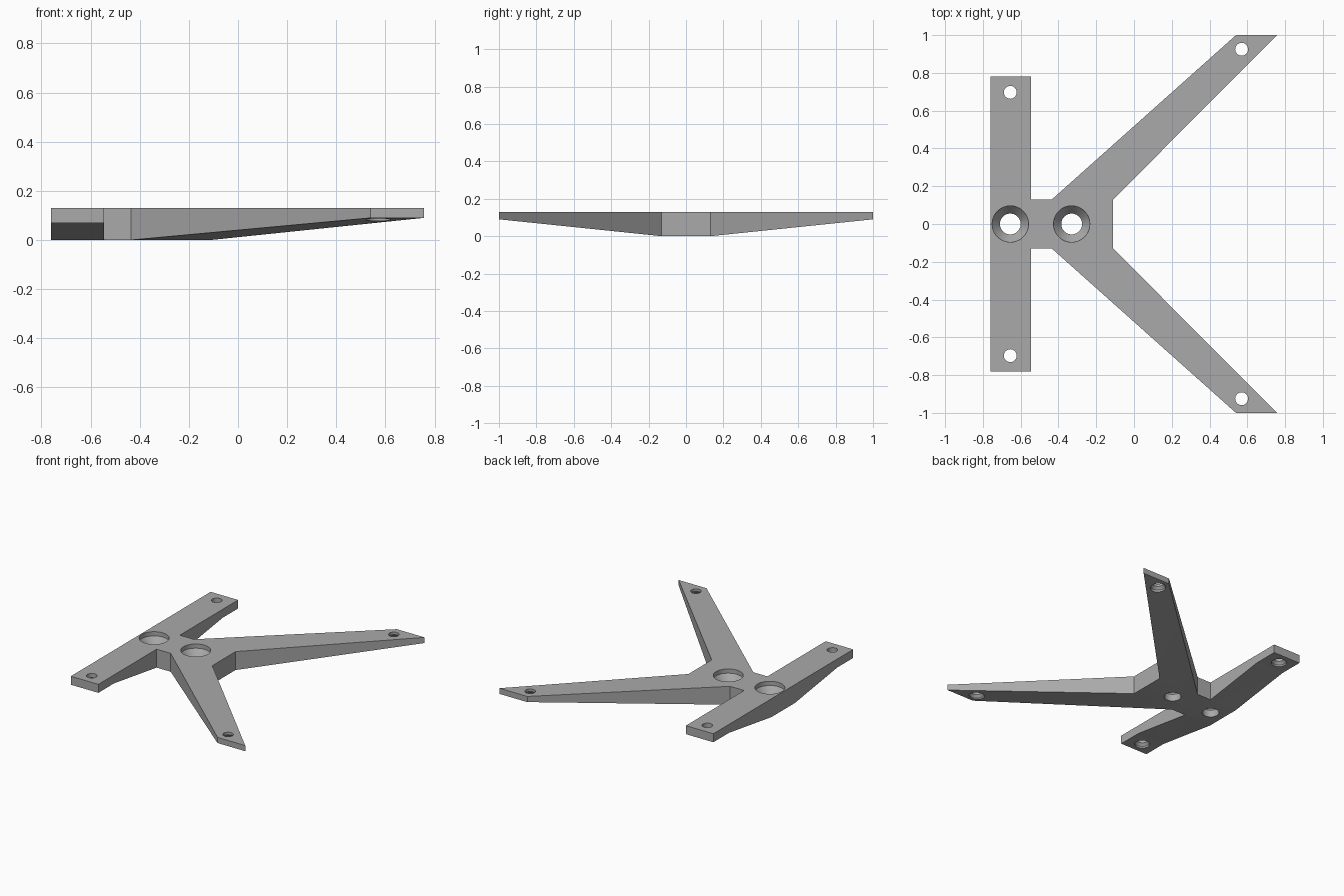
import bpy
import bmesh
import math
from mathutils import Vector

cube = bpy.data.objects.get("Cube")
if cube:
    bpy.data.objects.remove(cube, do_unlink=True)

grey = bpy.data.materials.new("matte grey")
grey.use_nodes = True
COLOUR = (0.4, 0.4, 0.4, 1)
grey.diffuse_color = COLOUR
grey.node_tree.nodes["Principled BSDF"].inputs["Base Color"].default_value = COLOUR

TOP = 0.13      # plate thickness
HUB = 0.13      # half width of the flat middle


def make_object(name, bm):
    bmesh.ops.recalc_face_normals(bm, faces=bm.faces)
    mesh = bpy.data.meshes.new(name)
    bm.to_mesh(mesh)
    bm.free()
    mesh.materials.append(grey)
    obj = bpy.data.objects.new(name, mesh)
    bpy.context.collection.objects.link(obj)
    return obj


def prism(points, depth):
    """Closed outline swept along a depth vector."""
    bm = bmesh.new()
    face = bm.faces.new([bm.verts.new(p) for p in points])
    swept = bmesh.ops.extrude_face_region(bm, geom=[face], use_keep_orig=True)
    moved = [v for v in swept["geom"] if isinstance(v, bmesh.types.BMVert)]
    bmesh.ops.translate(bm, verts=moved, vec=depth)
    return bm


def mirrored(half):
    """Half outline (+y) followed by its mirror image."""
    return half + [(a, -b) for a, b in reversed(half)]


def bore(name, x, y, profile):
    """Round cutter turned from a (radius, height) profile."""
    bm = bmesh.new()
    verts = [bm.verts.new((r, 0, z)) for r, z in profile]
    edges = [bm.edges.new(pair) for pair in zip(verts, verts[1:])]
    bmesh.ops.spin(bm, geom=verts + edges, cent=(0, 0, 0), axis=(0, 0, 1),
                   angle=math.tau, steps=48, use_merge=True)
    bmesh.ops.remove_doubles(bm, verts=bm.verts, dist=1e-5)
    bmesh.ops.translate(bm, verts=bm.verts, vec=(x, y, 0))
    obj = make_object(name, bm)
    obj.hide_render = True
    return obj


def combine(target, other, operation):
    mod = target.modifiers.new(operation.lower(), 'BOOLEAN')
    mod.operation = operation
    mod.solver = 'EXACT'
    mod.object = other
    bpy.context.view_layer.objects.active = target
    bpy.ops.object.modifier_apply(modifier=mod.name)
    bpy.data.objects.remove(other, do_unlink=True)


# Forked plate: hub with two swept arms, thinned underneath towards the tips
half = [(-0.6, HUB), (-0.435, HUB), (0.54, 1.0), (0.757, 1.0), (-0.11, HUB)]
bm = prism([(x, y, 0) for x, y in mirrored(half)], Vector((0, 0, TOP)))
for side in (1, -1):
    cut = bmesh.ops.bisect_plane(
        bm, geom=bm.verts[:] + bm.edges[:] + bm.faces[:], dist=1e-6,
        plane_co=(0, side * HUB, 0),
        plane_no=(0, side * 0.09, HUB - 1.0), clear_outer=True)
    rim = [e for e in cut["geom_cut"] if isinstance(e, bmesh.types.BMEdge)]
    bmesh.ops.holes_fill(bm, edges=[e for e in rim if e.is_boundary])
bracket = make_object("bracket_plate", bm)

# Cross bar: flat thin ends, sloping down to the hub
half = [(TOP, 0.78), (0.07, 0.78), (0.07, 0.605), (0, HUB)]
bar = make_object("cross_bar", prism(
    [(-0.76, y, z) for z, y in mirrored(half)], Vector((0.215, 0, 0))))
combine(bracket, bar, 'UNION')

# Large countersunk holes on the centre line
for x in (-0.655, -0.33):
    combine(bracket, bore("large_bore", x, 0, [
        (0, 0.2), (0.096, 0.2), (0.096, 0.1), (0.055, 0.05),
        (0.055, -0.1), (0, -0.1)]), 'DIFFERENCE')

# Small mounting holes, countersunk from below
for x, y, under in ((-0.655, 0.697, 0.07), (0.57, 0.925, 0.082)):
    for side in (1, -1):
        combine(bracket, bore("small_bore", x, side * y, [
            (0, 0.2), (0.034, 0.2), (0.034, under + 0.03),
            (0.05, under + 0.012), (0.05, -0.1), (0, -0.1)]), 'DIFFERENCE')

# Flat plate faces, smooth bores
bpy.ops.object.select_all(action='DESELECT')
bracket.select_set(True)
bpy.context.view_layer.objects.active = bracket
bpy.ops.object.shade_smooth_by_angle(angle=math.radians(20))
